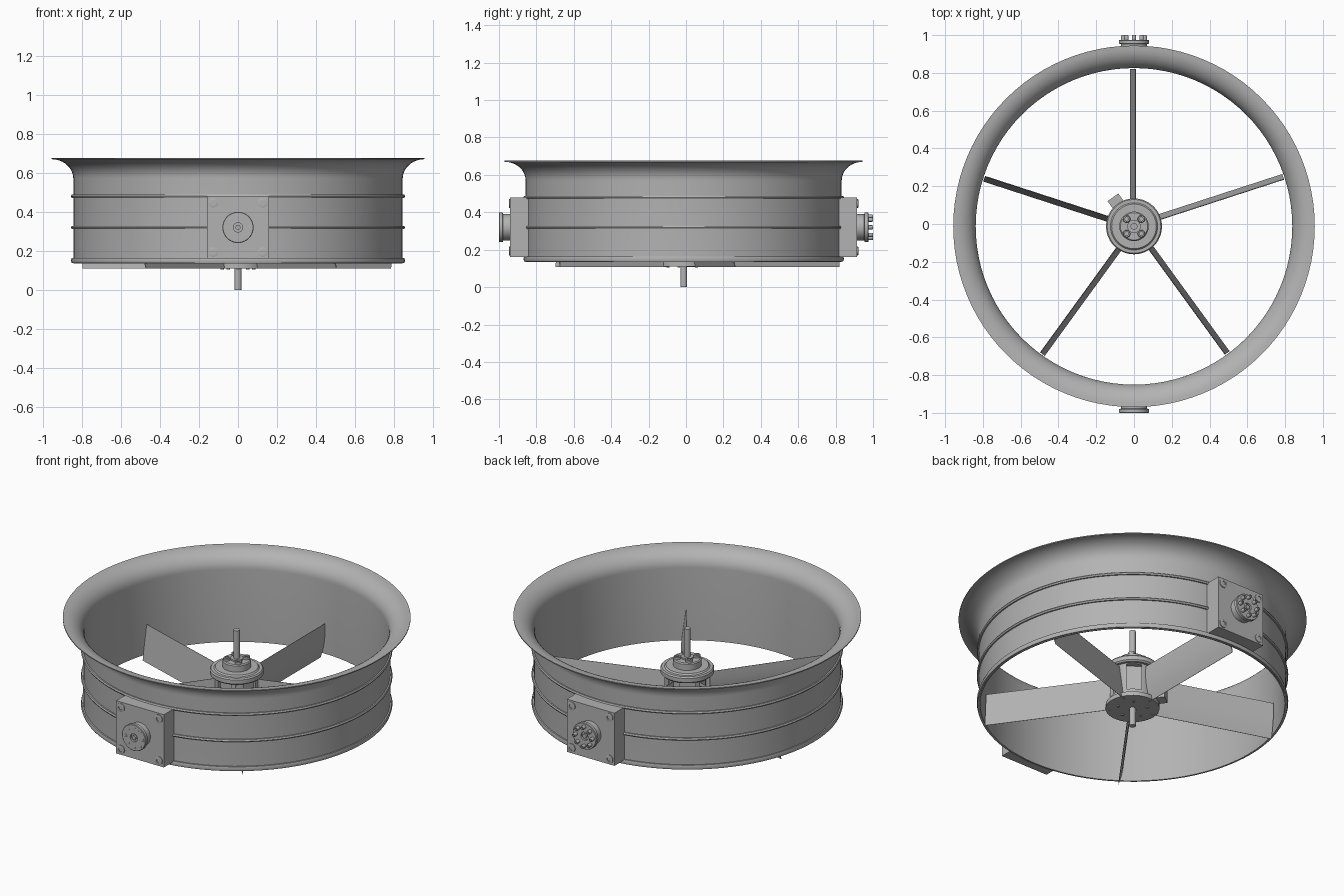
import bpy, bmesh
from math import sin, cos, pi, radians, asin
from mathutils import Matrix, Vector

cube = bpy.data.objects.get("Cube")
if cube:
    bpy.data.objects.remove(cube, do_unlink=True)

grey = bpy.data.materials.new("metal grey")
grey.use_nodes = True
COLOUR = (0.45, 0.45, 0.45, 1)
grey.diffuse_color = COLOUR
grey.node_tree.nodes["Principled BSDF"].inputs["Base Color"].default_value = COLOUR

CENTRE = Matrix.Translation((0, -0.0125, 0))


def finish(name, bm, matrix=Matrix(), smooth=True):
    bmesh.ops.recalc_face_normals(bm, faces=bm.faces)
    mesh = bpy.data.meshes.new(name)
    bm.to_mesh(mesh)
    bm.free()
    mesh.transform(CENTRE @ matrix)
    mesh.materials.append(grey)
    ob = bpy.data.objects.new(name, mesh)
    bpy.context.collection.objects.link(ob)
    if smooth:
        bpy.ops.object.select_all(action='DESELECT')
        ob.select_set(True)
        bpy.context.view_layer.objects.active = ob
        bpy.ops.object.shade_smooth_by_angle(angle=radians(35))
    return ob


def lathe(name, profile, matrix=Matrix(), segments=32, closed=False):
    """Spin a (radius, height) profile around z; open profiles start and end on the axis."""
    bm = bmesh.new()
    verts = [bm.verts.new((r, 0, z)) for r, z in profile]
    pairs = list(zip(verts, verts[1:])) + ([(verts[-1], verts[0])] if closed else [])
    edges = [bm.edges.new(p) for p in pairs]
    bmesh.ops.spin(bm, geom=verts + edges, axis=(0, 0, 1), cent=(0, 0, 0),
                   angle=2 * pi, steps=segments)
    bmesh.ops.remove_doubles(bm, verts=bm.verts, dist=0.0001)
    return finish(name, bm, matrix)


def rod(name, radius, low, high, matrix=Matrix(), segments=20):
    return lathe(name, [(0, low), (radius, low), (radius, high), (0, high)], matrix, segments)


def prism(name, outline, low, high, matrix=Matrix(), smooth=False):
    """Extrude an xy outline from low to high."""
    bm = bmesh.new()
    face = bm.faces.new([bm.verts.new((x, y, low)) for x, y in outline])
    new = bmesh.ops.extrude_face_region(bm, geom=[face])["geom"]
    bmesh.ops.translate(bm, vec=(0, 0, high - low),
                        verts=[v for v in new if isinstance(v, bmesh.types.BMVert)])
    return finish(name, bm, matrix, smooth)


def turn(angle):
    return Matrix.Rotation(radians(angle), 4, 'Z')


# Duct wall with a flared inlet, thin all round
flare = [(0.845 + 0.112 * (1 - cos(t)), 0.57 + 0.1 * sin(t))
         for t in [i * pi / 24 for i in range(13)]]
inner = [(r - 0.007, z + 0.005) for r, z in reversed(flare)]
lathe("duct_wall", [(0.845, 0.135)] + flare + [(0.957, 0.676)] + inner + [(0.838, 0.135)],
      segments=96, closed=True)

# Reinforcing ribs and the lower lip
for name, z, half in (("upper_rib", 0.48, 0.008), ("middle_rib", 0.32, 0.008),
                      ("lower_lip", 0.151, 0.013)):
    lathe(name, [(0.842, z - half), (0.853, z - half), (0.857, z),
                 (0.853, z + half), (0.842, z + half)], segments=96, closed=True)

# Hub: base disc, pocketed body, stepped cap
rod("hub_base", 0.148, 0.11, 0.135, segments=48)
body = rod("hub_body", 0.125, 0.13, 0.345, segments=48)
cutters = bmesh.new()
for k in range(5):
    bmesh.ops.create_cube(cutters, size=1, matrix=turn(54 + 72 * k)
                          @ Matrix.Translation((0.125, 0, 0.245))
                          @ Matrix.Diagonal((0.06, 0.085, 0.16, 1)))
pockets = finish("hub_pocket_cutter", cutters, smooth=False)
pockets.hide_render = True
cut = body.modifiers.new("pockets", 'BOOLEAN')
cut.object = pockets
cut.solver = 'EXACT'
bpy.context.view_layer.objects.active = body
bpy.ops.object.modifier_apply(modifier=cut.name)
bpy.data.objects.remove(pockets, do_unlink=True)

lathe("hub_cap", [(0, 0.33), (0.14, 0.33), (0.148, 0.338), (0.148, 0.362), (0.142, 0.37),
                  (0.125, 0.37), (0.118, 0.378), (0.078, 0.378), (0.078, 0.415),
                  (0.072, 0.421), (0.035, 0.421), (0.035, 0.43), (0, 0.43)], segments=48)
rod("shaft", 0.018, 0, 0.6)
prism("hub_lug", [(0.11, -0.035), (0.19, -0.035), (0.19, 0.035), (0.11, 0.035)],
      0.14, 0.24, turn(126))


def bolt(name, radius, matrix, height=0.015):
    """Socket-head bolt standing on the local xy plane."""
    lathe(name, [(0, -0.004), (radius, -0.004), (radius, height * 0.8),
                 (radius * 0.85, height), (radius * 0.5, height),
                 (radius * 0.5, height * 0.4), (0, height * 0.4)], matrix, 16)


for k in range(4):
    bolt("hub_bolt", 0.02, turn(45 + 90 * k) @ Matrix.Translation((0.055, 0, 0.421)))
for k in range(5):
    rod("hub_base_screw", 0.008, 0.104, 0.112,
        turn(54 + 72 * k) @ Matrix.Translation((0.085, 0, 0)), 12)

# Five thin blades, curved from top to bottom
BLADE_LOW, BLADE_HIGH = 0.108, 0.32
for k in range(5):
    front, back = [], []
    for i in range(9):
        t = i / 8
        z = BLADE_LOW + t * (BLADE_HIGH - BLADE_LOW)
        mid = 0.02 - 0.028 * t - 0.006 * sin(pi * t)
        thick = 0.001 + 0.006 * sin(pi * t)
        front.append((mid + thick, z))
        back.append((mid - thick, z))
    # local x, y, z of the section become tangent, height, radius
    frame = Matrix(((0, 0, 1, 0), (1, 0, 0, 0), (0, 1, 0, 0), (0, 0, 0, 1)))
    prism("blade", front + back[::-1], 0.115, 0.832, turn(18 + 72 * k) @ frame, smooth=True)

# Mounting blocks and spool fittings on the front and the back
BLOCK_OUT, FACE, MID, HALF = 0.9275, 0.9875, 0.32, 0.16
for side, angle in (("front", 180), ("back", 0)):
    spin = turn(angle)
    reach = asin(HALF / 0.842)
    arc = [(0.842 * sin(a), 0.842 * cos(a))
           for a in [reach * (i / 6 - 1) for i in range(13)]]
    prism(side + "_block", arc + [(HALF, BLOCK_OUT), (-HALF, BLOCK_OUT)],
          MID - HALF, MID + HALF, spin)
    # local z points outward along the block's own y
    outward = spin @ Matrix.Translation((0, 0, MID)) @ Matrix.Rotation(-pi / 2, 4, 'X')
    for x in (-0.127, 0.127):
        for y in (-0.127, 0.127):
            bolt(side + "_block_screw", 0.025,
                 outward @ Matrix.Translation((x, y, BLOCK_OUT)), 0.006)
    lathe(side + "_spool", [(0, 0.92), (0.07, 0.92), (0.07, 0.965), (0.08, 0.968),
                            (0.08, FACE - 0.003), (0.077, FACE), (0.024, FACE),
                            (0.024, FACE - 0.012), (0, FACE - 0.012)], outward, 40)
    rod(side + "_spool_pin", 0.013, 0.96, FACE, outward)
    for k in range(8):
        place = outward @ turn(45 * k) @ Matrix.Translation((0.057, 0, FACE))
        if side == "back":
            bolt("back_spool_bolt", 0.011, place, 0.025)
        else:
            bolt("front_spool_screw", 0.011, place, 0.0008)
